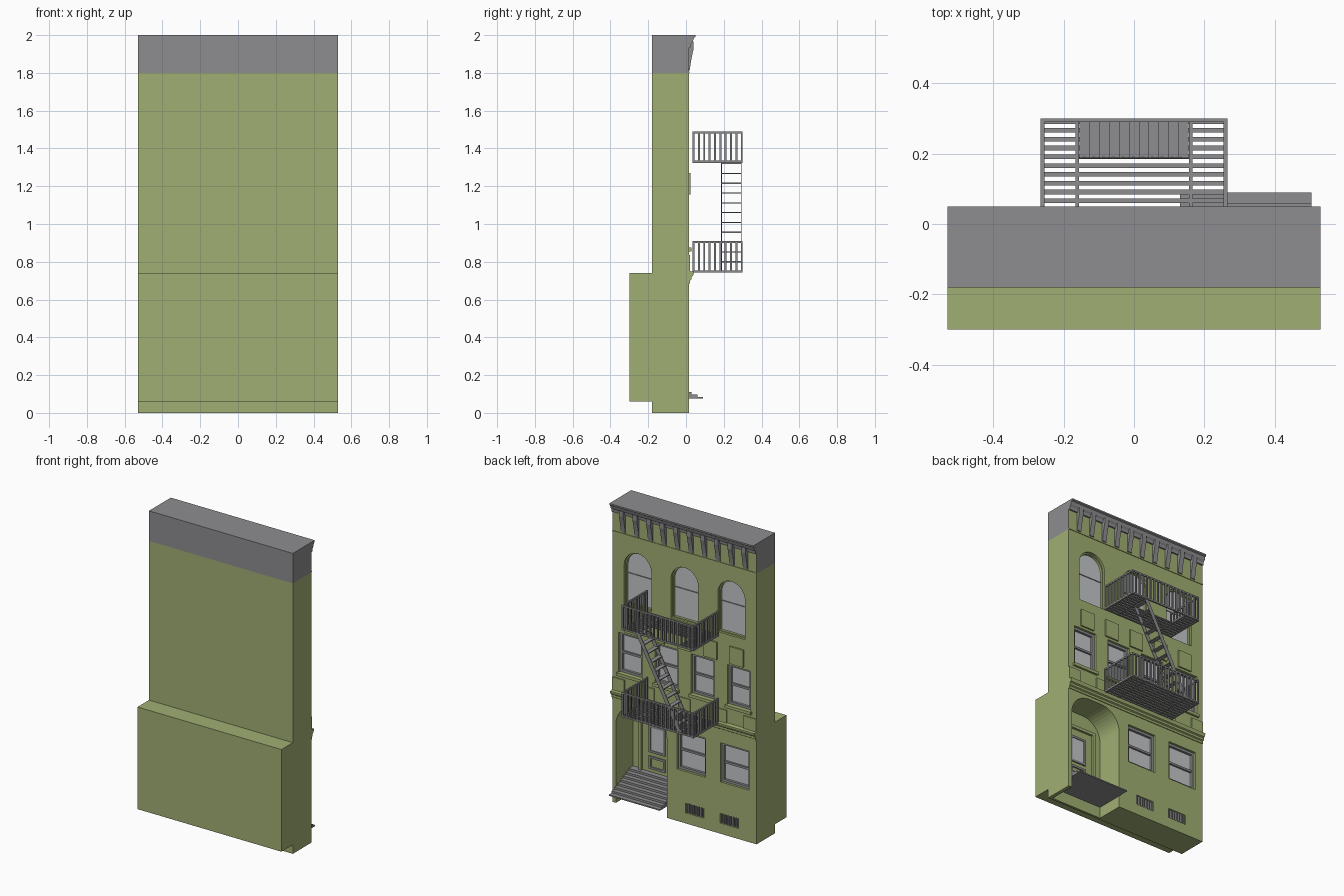
import bpy, bmesh, math
from mathutils import Vector

if "Cube" in bpy.data.objects:
    bpy.data.objects.remove(bpy.data.objects["Cube"])

def mat(name, c):
    m = bpy.data.materials.new(name)
    m.diffuse_color = (*c, 1)
    m.use_nodes = True
    m.node_tree.nodes["Principled BSDF"].inputs["Base Color"].default_value = m.diffuse_color
    return m

GREEN = mat("green_paint", (0.352, 0.429, 0.171))
GRAY = mat("gray_metal", (0.27, 0.27, 0.28))
GLASS = mat("pale_glass", (0.55, 0.57, 0.58))
FACE = 0.015          # y of the street wall

def finish(bm, name, *mats):
    bmesh.ops.recalc_face_normals(bm, faces=bm.faces)
    me = bpy.data.meshes.new(name)
    bm.to_mesh(me)
    bm.free()
    for m in mats:
        me.materials.append(m)
    ob = bpy.data.objects.new(name, me)
    bpy.context.collection.objects.link(ob)
    return ob

def box(bm, x0, x1, y0, y1, z0, z1):
    v = bmesh.ops.create_cube(bm, size=1)["verts"]
    for p in v:
        p.co = Vector(((x0 + x1) / 2 + p.co.x * (x1 - x0),
                       (y0 + y1) / 2 + p.co.y * (y1 - y0),
                       (z0 + z1) / 2 + p.co.z * (z1 - z0)))

def prism(bm, pts, axis, a, b):
    """Extrude a closed outline along 'x' (points are y,z) or 'y' (points are x,z)."""
    f = (lambda p, t: (t, p[0], p[1])) if axis == "x" else (lambda p, t: (p[0], t, p[1]))
    A = [bm.verts.new(f(p, a)) for p in pts]
    B = [bm.verts.new(f(p, b)) for p in pts]
    bm.faces.new(A)
    bm.faces.new(B[::-1])
    for i in range(len(pts)):
        j = (i + 1) % len(pts)
        bm.faces.new((A[i], B[i], B[j], A[j]))

def outline(cx, w, z0, z1, r=0.0, n=10):
    """Upright opening with top corners of radius r."""
    h = w / 2
    pts = [(cx - h, z0), (cx + h, z0)]
    if r <= 0:
        return pts + [(cx + h, z1), (cx - h, z1)]
    for side, start in ((1, 0), (-1, math.pi / 2)):
        for i in range(n + 1):
            if side < 0 and i == 0 and r >= h - 1e-6:
                continue
            t = start + math.pi / 2 * i / n
            pts.append((cx + side * (h - r) + r * math.cos(t), z1 - r + r * math.sin(t)))
    return pts

def ring(bm, outer, inner, y0, y1):
    loops = [[bm.verts.new((p[0], y, p[1])) for p in o]
             for o, y in ((outer, y0), (outer, y1), (inner, y1), (inner, y0))]
    n = len(outer)
    for k in range(4):
        a, b = loops[k], loops[(k + 1) % 4]
        for i in range(n):
            bm.faces.new((a[i], a[(i + 1) % n], b[(i + 1) % n], b[i]))

# openings: centre x, width, bottom, top, corner radius
ARCHED = [(x, 0.20, 1.34, 1.70, 0.10) for x in (-0.345, 0, 0.345)]
SECOND = [(x, 0.17, 0.875, 1.14, 0) for x in (-0.40, -0.133, 0.133, 0.40)]
FIRST = [(x, 0.21, 0.345, 0.605, 0) for x in (-0.37, -0.05)]
VENTS = [(x, 0.135, 0.07, 0.135, 0) for x in (-0.33, -0.075)]
DOORWAY = (0.318, 0.375, -0.1, 0.665, 0.14)

# building body with a thicker lower rear part
bm = bmesh.new()
prism(bm, [(FACE, 0), (FACE, 1.8), (-0.18, 1.8), (-0.18, 0.74), (-0.30, 0.74),
           (-0.30, 0.06), (-0.18, 0.06), (-0.18, 0)], "x", -0.53, 0.53)
body = finish(bm, "building_body", GREEN)

# cutter for windows, vents and doorway
bm = bmesh.new()
for o in ARCHED + SECOND + FIRST + VENTS:
    prism(bm, outline(*o), "y", -0.025, 0.1)
prism(bm, outline(*DOORWAY), "y", -0.165, 0.1)
cutter = finish(bm, "opening_cutter", GREEN)
cutter.hide_render = True
cutter.hide_viewport = True
mod = body.modifiers.new("openings", "BOOLEAN")
mod.operation, mod.solver, mod.object = "DIFFERENCE", "EXACT", cutter

# parapet: gray, with the frieze on the street side green
bm = bmesh.new()
box(bm, -0.53, 0.53, -0.18, FACE, 1.8, 2.0)
parapet = finish(bm, "parapet", GRAY, GREEN)
for p in parapet.data.polygons:
    if p.normal.y > 0.9:
        p.material_index = 1

# cornice moulding
bm = bmesh.new()
prism(bm, [(FACE - 0.005, 1.935), (0.024, 1.935), (0.027, 1.955), (0.036, 1.965),
           (0.042, 1.985), (0.05, 1.99), (0.05, 2.0), (FACE - 0.005, 2.0)], "x", -0.53, 0.53)
finish(bm, "cornice", GRAY)

# brackets under the cornice
bm = bmesh.new()
for i in range(10):
    x = -0.45 + 0.1 * i
    prism(bm, [(0.01, 1.81), (0.02, 1.815), (0.026, 1.86), (0.034, 1.90), (0.041, 1.93),
               (0.041, 1.965), (0.01, 1.965)], "x", x - 0.016, x + 0.016)
finish(bm, "cornice_brackets", GRAY)

# frieze line, string course, sills and raised panels
bm = bmesh.new()
box(bm, -0.53, 0.53, 0.01, 0.019, 1.80, 1.808)
prism(bm, [(0.01, 0.685), (0.02, 0.685), (0.02, 0.70), (0.028, 0.705), (0.028, 0.72),
           (0.036, 0.725), (0.042, 0.74), (0.042, 0.748), (0.01, 0.752)], "x", -0.53, 0.53)
for c, w, z0, z1, r in SECOND:
    box(bm, c - w / 2 - 0.01, c + w / 2 + 0.01, 0.005, 0.029, z0 - 0.02, z0)
for i in range(5):
    x = 0.193 * (i - 2)
    box(bm, x - 0.05, x + 0.05, 0.01, 0.025, 1.155, 1.27)
for x in (-0.485, -0.267, 0, 0.267, 0.485):
    box(bm, x - 0.045, x + 0.045, 0.01, 0.022, 0.75, 0.835)
finish(bm, "wall_trim", GREEN)

# window frames, sashes and glass
frames, glass, arch_trim = bmesh.new(), bmesh.new(), bmesh.new()
for c, w, z0, z1, r in ARCHED + SECOND + FIRST:
    arched = r > 0
    t = 0.008 if arched else 0.016
    inner = outline(c, w - 2 * t, z0 + t, z1 - t, r - t if arched else 0)
    ring(arch_trim if arched else frames, outline(c, w, z0, z1, r), inner, -0.024, 0.0)
    mid = (z0 + z1) / 2 + (0.02 if arched else 0)
    b = 0.003 if arched else 0.007
    box(frames, c - w / 2 + t, c + w / 2 - t, -0.024, -0.012 if arched else -0.004, mid - b, mid + b)
    prism(glass, inner, "y", -0.024, -0.016)
finish(frames, "window_frames", GRAY)
finish(arch_trim, "arched_window_frames", GREEN)
finish(glass, "window_glass", GLASS)

# basement vents with bars
bm = bmesh.new()
for c, w, z0, z1, r in VENTS:
    box(bm, c - w / 2, c + w / 2, -0.025, -0.018, z0, z1)
    for i in range(7):
        x = c - w / 2 + w * (i + 0.5) / 7
        box(bm, x - 0.004, x + 0.004, -0.004, 0.012, z0, z1)
finish(bm, "basement_vents", GRAY)

# entrance door with framed pane and lower panel
cx = 0.318
bm = bmesh.new()
ring(bm, outline(cx, 0.26, 0.16, 0.56), outline(cx, 0.22, 0.16, 0.54), -0.166, -0.14)
box(bm, cx - 0.11, cx + 0.11, -0.166, -0.155, 0.16, 0.54)
finish(bm, "door", GREEN)
bm = bmesh.new()
for z0, z1 in ((0.20, 0.285), (0.31, 0.49)):
    ring(bm, outline(cx, 0.12, z0, z1), outline(cx, 0.09, z0 + 0.014, z1 - 0.014), -0.156, -0.147)
finish(bm, "door_panel_frames", GRAY)
bm = bmesh.new()
box(bm, cx - 0.045, cx + 0.045, -0.156, -0.152, 0.324, 0.476)
finish(bm, "door_glass", GLASS)

# entrance steps
prof, n = [(-0.165, 0.075), (0.09, 0.075)], 8
for i in range(n):
    y, z = 0.09 - 0.03 * i, 0.083 + 0.0135 * i
    prof += [(y, z), (y - 0.03, z)]
prof[-1] = (-0.165, prof[-1][1])
bm = bmesh.new()
prism(bm, prof, "x", 0.131, 0.505)
finish(bm, "entrance_steps", GRAY)

# fire escape platforms and railings
X, Y0, Y1 = 0.265, 0.035, 0.30
def platform(name, z, hatch):
    bm = bmesh.new()
    for i in range(11):
        y = Y0 + 0.0125 + 0.025 * i - 0.0065
        if hatch and y > 0.18:
            for s in (-1, 1):
                a, b = sorted((s * 0.158, s * X))
                box(bm, a, b, y - 0.0065, y + 0.0065, z, z + 0.008)
        else:
            box(bm, -X, X, y - 0.0065, y + 0.0065, z, z + 0.008)
    for x in (-X + 0.005, -0.161, 0.161, X - 0.005):
        box(bm, x - 0.005, x + 0.005, Y0, Y1, z - 0.002, z + 0.01)
    finish(bm, name + "_floor", GRAY)
    bm = bmesh.new()
    top, t = z + 0.165, 0.01
    for za in (z, top - t):
        box(bm, -X, X, Y1 - t, Y1, za, za + t)
        for s in (-1, 1):
            a, b = sorted((s * X, s * (X - t)))
            box(bm, a, b, Y0, Y1, za, za + t)
    for i in range(19):
        x = -X + 0.005 + (2 * X - 0.01) * i / 18
        box(bm, x - 0.005, x + 0.005, Y1 - t, Y1, z, top)
    for i in range(9):
        y = Y0 + 0.005 + (Y1 - Y0 - 0.01) * i / 9
        for s in (-1, 1):
            a, b = sorted((s * X, s * (X - t)))
            box(bm, a, b, y - 0.005, y + 0.005, z, top)
    finish(bm, name + "_railing", GRAY)

platform("lower_platform", 0.745, False)
platform("upper_platform", 1.325, True)

# fire escape stair rising toward +x
bm = bmesh.new()
for i in range(11):
    x, z = -0.14 + 0.028 * i, 0.80 + 0.052 * i
    box(bm, x - 0.0145, x + 0.0145, 0.188, 0.293, z - 0.003, z + 0.003)
for y in (0.186, 0.291):
    prism(bm, [(-0.175, 0.75), (-0.145, 0.75), (0.165, 1.33), (0.135, 1.33)], "y", y, y + 0.004)
finish(bm, "fire_escape_stair", GRAY)
